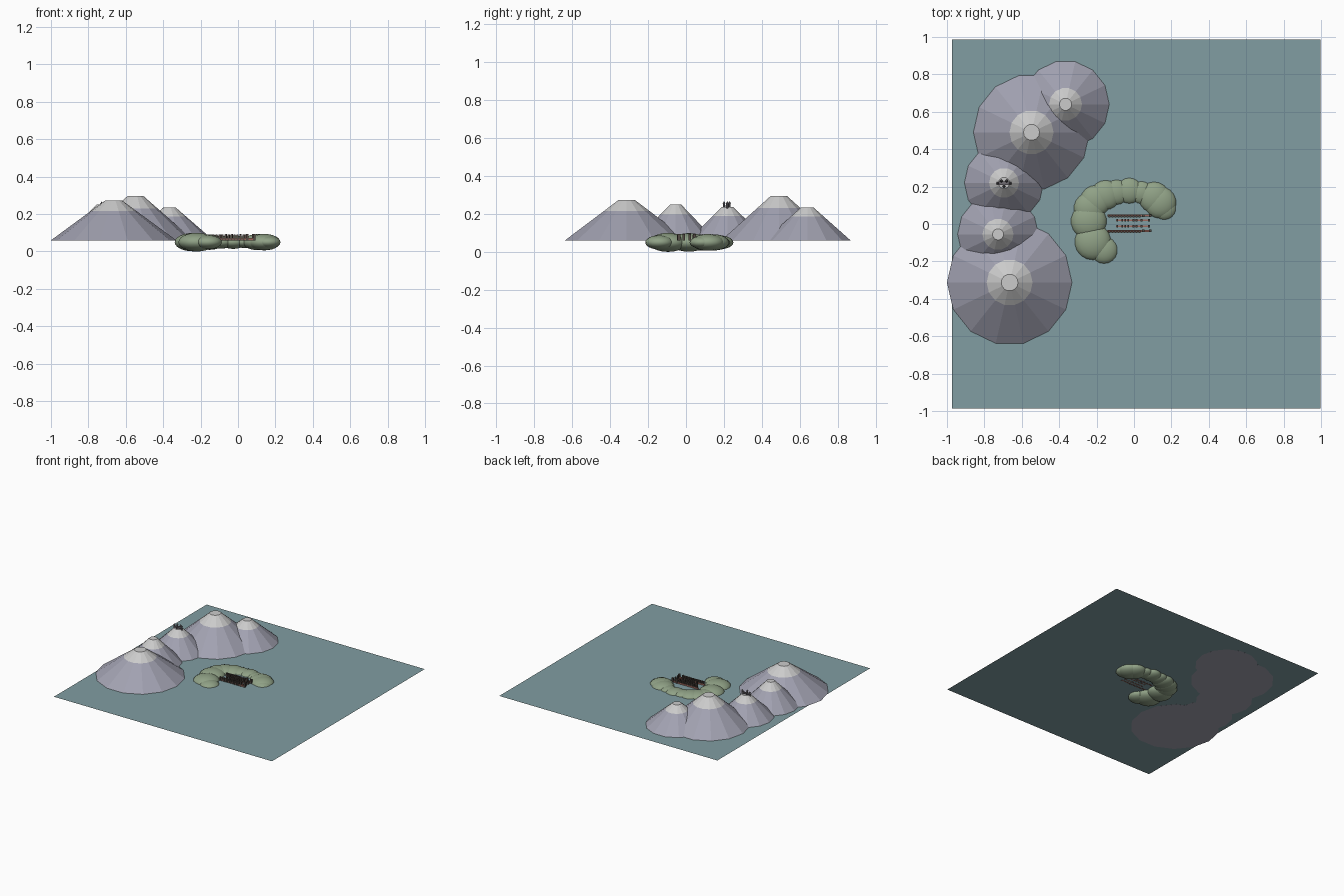
import bpy, bmesh, math

if "Cube" in bpy.data.objects:
    bpy.data.objects.remove(bpy.data.objects["Cube"])


def material(name, rgb):
    m = bpy.data.materials.new(name)
    m.diffuse_color = (*rgb, 1)
    m.use_nodes = True
    m.node_tree.nodes["Principled BSDF"].inputs["Base Color"].default_value = m.diffuse_color
    return m


WATER = material("water", (0.22, 0.34, 0.36))
ROCK = material("rock", (0.36, 0.36, 0.44))
SNOW = material("snow", (0.55, 0.54, 0.53))
GRASS = material("grass", (0.28, 0.36, 0.24))
WOOD = material("dark_wood", (0.09, 0.07, 0.06))
BRICK = material("brick", (0.35, 0.14, 0.11))
STONE = material("stone", (0.16, 0.15, 0.17))


def finish(bm, name, mat, smooth=False):
    me = bpy.data.meshes.new(name)
    bmesh.ops.recalc_face_normals(bm, faces=bm.faces)
    bm.to_mesh(me)
    bm.free()
    me.materials.append(mat)
    if smooth:
        me.polygons.foreach_set("use_smooth", [True] * len(me.polygons))
    ob = bpy.data.objects.new(name, me)
    bpy.context.collection.objects.link(ob)
    return ob


def add_frustum(bm, x, y, z0, z1, r0, r1, n=14):
    # rings with the first vertex on +x, capped at both ends
    rings = []
    for z, r in ((z0, r0), (z1, r1)):
        rings.append([bm.verts.new((x + r * math.cos(2 * math.pi * i / n),
                                    y + r * math.sin(2 * math.pi * i / n), z))
                      for i in range(n)])
    a, b = rings
    for i in range(n):
        j = (i + 1) % n
        bm.faces.new((a[i], a[j], b[j], b[i]))
    bm.faces.new(a[::-1])
    bm.faces.new(b)


def add_box(bm, x, y, z, sx, sy, sz):
    vs = bmesh.ops.create_cube(bm, size=1)["verts"]
    for v in vs:
        v.co = (x + v.co.x * sx, y + v.co.y * sy, z + (v.co.z + 0.5) * sz)


BASE = 0.06

# water sheet
bm = bmesh.new()
bmesh.ops.create_grid(bm, x_segments=1, y_segments=1, size=0.986)
bmesh.ops.translate(bm, verts=bm.verts, vec=(0.012, 0, BASE + 0.001))
finish(bm, "water", WATER)

# mountains: x, y, base radius, snow radius, cap radius, top height
mountains = [(-0.665, -0.313, 0.335, 0.123, 0.045, 0.273),
             (-0.727, -0.055, 0.217, 0.083, 0.030, 0.250),
             (-0.695, 0.220, 0.213, 0.080, 0.030, 0.238),
             (-0.548, 0.490, 0.312, 0.118, 0.043, 0.296),
             (-0.366, 0.640, 0.235, 0.088, 0.033, 0.235)]
for k, (x, y, r, rs, rc, top) in enumerate(mountains, 1):
    zs = BASE + (top - BASE) * (r - rs) / (r - rc)
    bm = bmesh.new()
    add_frustum(bm, x, y, BASE, zs, r, rs)
    finish(bm, f"mountain_{k}", ROCK)
    bm = bmesh.new()
    add_frustum(bm, x, y, zs, top, rs, rc)
    finish(bm, f"snow_cap_{k}", SNOW)

# small castle on the middle summit
bm = bmesh.new()
cx, cy, cz = -0.695, 0.218, 0.225
add_box(bm, cx, cy, cz, 0.06, 0.018, 0.022)
for dx, dy in ((-0.034, 0), (0.034, 0), (0, -0.017), (-0.014, 0.012), (0.014, 0.012)):
    add_frustum(bm, cx + dx, cy + dy, cz - 0.01, cz + 0.03, 0.006, 0.006, 8)
    add_frustum(bm, cx + dx, cy + dy, cz + 0.03, cz + 0.042, 0.008, 0.001, 8)
finish(bm, "summit_castle", STONE)

# crescent island: x, y, radius of each flattened mound
mounds = [(-0.160, -0.140, 0.075), (-0.220, -0.095, 0.100), (-0.242, 0.015, 0.098),
          (-0.238, 0.085, 0.086), (-0.205, 0.125, 0.085), (-0.152, 0.155, 0.082),
          (-0.093, 0.170, 0.070), (-0.025, 0.178, 0.072), (0.040, 0.168, 0.064),
          (0.108, 0.142, 0.086), (0.140, 0.115, 0.088), (0.162, 0.085, 0.066)]
for k, (x, y, r) in enumerate(mounds, 1):
    bm = bmesh.new()
    bmesh.ops.create_uvsphere(bm, u_segments=18, v_segments=12, radius=r)
    for v in bm.verts:
        v.co = (v.co.x + x, v.co.y + y, v.co.z * 0.5 + 0.05)
    finish(bm, f"island_mound_{k}", GRASS, True)

# harbour rows inside the bay: brick quays and dark huts, mirrored in y
hut, quay = bmesh.new(), bmesh.new()
for s in (1, -1):
    yq = 0.004 + s * 0.041
    add_box(quay, -0.025, yq, BASE, 0.235, 0.009, 0.012)
    for i in range(11):
        add_box(hut, -0.13 + i * 0.016, yq - 0.003, BASE, 0.01, 0.014, 0.03)
    for x in (0.05, 0.087):
        add_box(hut, x, yq, BASE, 0.014, 0.014, 0.034)
    yi = 0.004 + s * 0.016
    add_box(quay, -0.01, yi, BASE, 0.17, 0.007, 0.008)
    for i, x in enumerate((-0.09, -0.062, -0.046, -0.03, -0.003, 0.013, 0.04, 0.08)):
        add_box(hut, x, yi, BASE, 0.009, 0.014, 0.03 + 0.004 * (i % 2))
finish(hut, "harbour_huts", WOOD)
finish(quay, "harbour_quays", BRICK)
